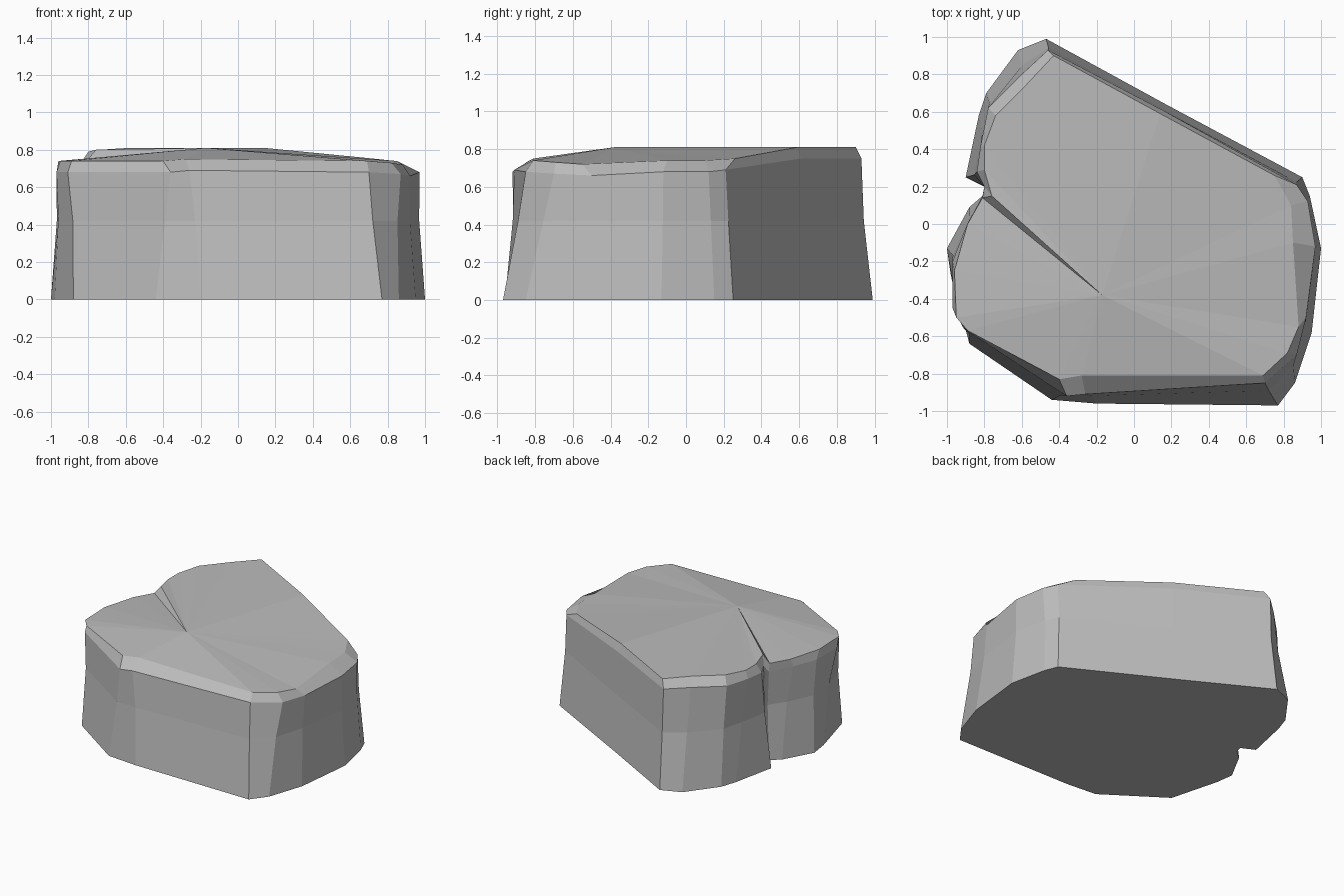
import bpy
import bmesh
from mathutils import Vector

# Remove the default object
default = bpy.data.objects.get("Cube")
if default:
    bpy.data.objects.remove(default, do_unlink=True)

# One stone grey material
stone = bpy.data.materials.new("stone grey")
stone.use_nodes = True
colour = (0.5, 0.5, 0.5, 1)
stone.diffuse_color = colour
stone.node_tree.nodes["Principled BSDF"].inputs["Base Color"].default_value = colour

# Vertical ribs of the boulder, counter-clockwise from the back corner:
# foot (x, y), lip (x, y), rim (x, y, z)
ribs = [
    ((-.47, .99), (-.46, .93), (-.43, .90, .81)),
    ((-.62, .93), (-.60, .80), (-.58, .74, .81)),
    ((-.79, .70), (-.78, .62), (-.74, .58, .80)),
    ((-.83, .58), (-.82, .42), (-.80, .42, .79)),
    ((-.90, .25), (-.84, .28), (-.80, .29, .79)),
    ((-.80, .20), (-.80, .20), (-.76, .15, .80)),
    ((-.81, .15), (-.81, .15), (-.81, .14, .74)),
    ((-.88, .09), (-.90, -.02), (-.89, 0, .74)),
    ((-1, -.13), (-.97, -.20), (-.96, -.25, .74)),
    ((-.98, -.27), (-.97, -.45), (-.95, -.50, .74)),
    ((-.88, -.64), (-.91, -.56), (-.89, -.57, .74)),
    ((-.44, -.94), (-.36, -.92), (-.40, -.83, .74)),
    ((-.20, -.96), (-.26, -.91), (-.28, -.81, .75)),
    ((.77, -.97), (.70, -.85), (.69, -.81, .74)),
    ((.86, -.85), (.87, -.70), (.82, -.69, .73)),
    ((.95, -.58), (.92, -.50), (.88, -.55, .72)),
    ((1, -.13), (.97, -.12), (.85, -.10, .74)),
    ((.94, .15), (.93, .12), (.84, .10, .74)),
    ((.90, .25), (.87, .21), (.75, .26, .75)),
    ((.17, .64), (.15, .61), (.14, .59, .81)),
]
apex_position = (-.17, -.38, .81)
waist_height = .42
waist_pinch = .985
lip_drop = .06


def make_rib(bm, foot, lip, rim):
    """Return the vertices of one rib, from the ground to the rim."""
    foot, lip, rim = Vector(foot), Vector(lip), Vector(rim)
    waist = foot.lerp(lip, .55) * waist_pinch
    points = (
        foot.to_3d(),
        (waist.x, waist.y, waist_height),
        (lip.x, lip.y, rim.z - lip_drop),
        rim,
    )
    return [bm.verts.new(point) for point in points]


# Boulder: walls between ribs, top fanned from the inner end of the crack
bm = bmesh.new()
columns = [make_rib(bm, *rib) for rib in ribs]
apex = bm.verts.new(apex_position)
for column, following in zip(columns, columns[1:] + columns[:1]):
    for level in range(len(column) - 1):
        bm.faces.new((column[level], following[level],
                      following[level + 1], column[level + 1]))
    bm.faces.new((column[-1], following[-1], apex))
bm.faces.new([column[0] for column in reversed(columns)])
bmesh.ops.recalc_face_normals(bm, faces=bm.faces)

mesh = bpy.data.meshes.new("boulder")
bm.to_mesh(mesh)
bm.free()
mesh.materials.append(stone)
boulder = bpy.data.objects.new("boulder", mesh)
bpy.context.collection.objects.link(boulder)
